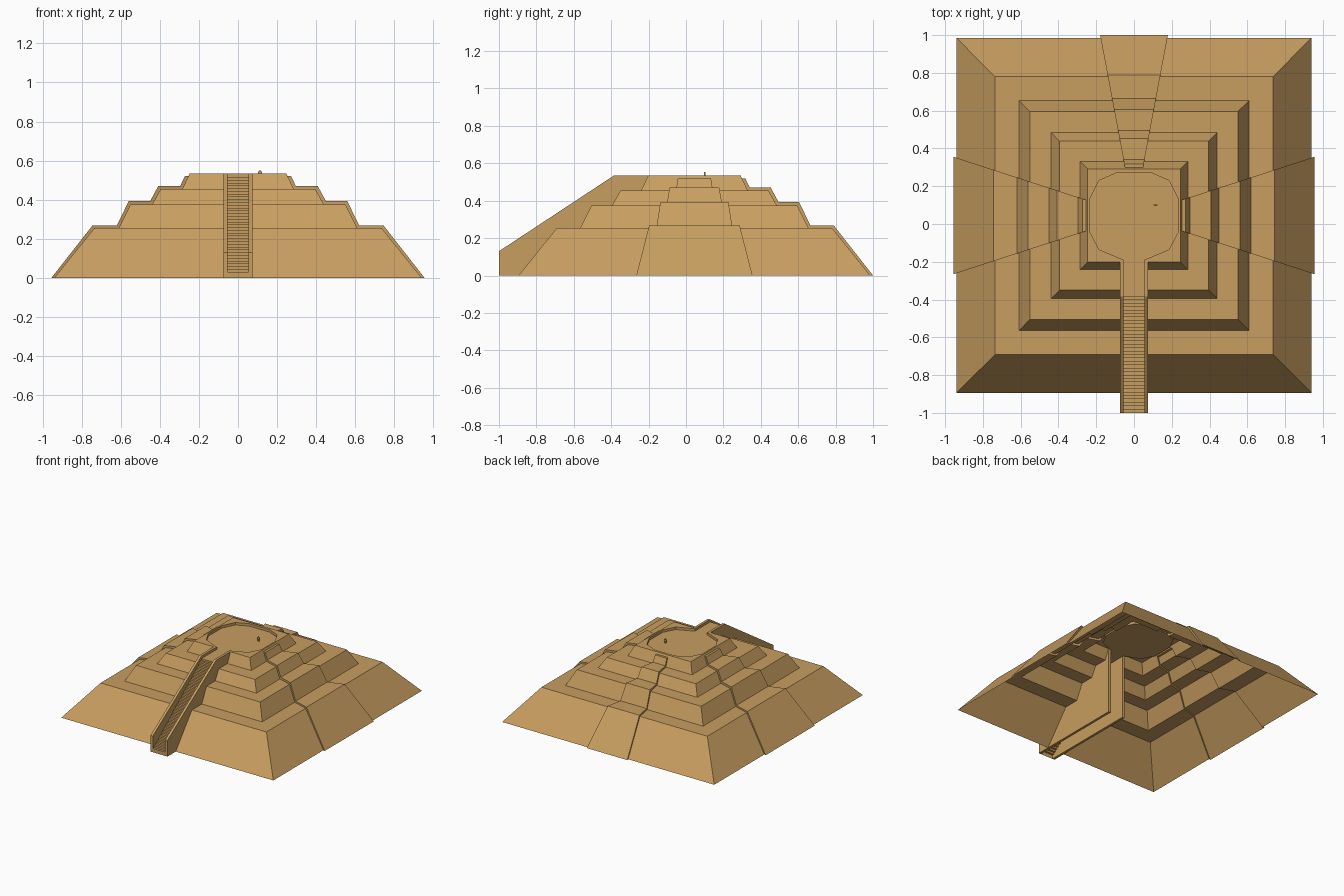
import bpy, bmesh
from mathutils import Vector, Matrix

cube = bpy.data.objects.get("Cube")
if cube:
    bpy.data.objects.remove(cube, do_unlink=True)

# One sandstone colour for everything
stone = bpy.data.materials.new("sandstone")
stone.use_nodes = True
colour = (0.577, 0.342, 0.117, 1)
stone.diffuse_color = colour
stone.node_tree.nodes["Principled BSDF"].inputs["Base Color"].default_value = colour

CY = 0.045       # centre of the pyramid, the staircase reaches further forward
TOP = 0.535      # summit height
FLOOR = 0.515    # sunken court and landing height
LEDGE = 0.52     # top of the tapered ramps
GAP = 0.055      # half width of the staircase
FRONT = -0.2     # front edge of the summit
LANDING = -0.385

# (half width, height) of the terraces, and of the raised ramps over them
tiers = [(0.94, 0), (0.735, 0.255), (0.61, 0.255), (0.55, 0.375),
         (0.44, 0.375), (0.395, 0.455), (0.285, 0.455), (0.247, TOP)]
ramp = [(0.955, 0), (0.745, 0.268), (0.62, 0.268), (0.56, 0.392),
        (0.45, 0.392), (0.408, 0.47), (0.296, 0.47), (0.272, LEDGE)]
inner_ledge = (0.254, LEDGE)
# (direction turn, half width per unit of distance from the centre)
ramps = {"back": (90, 0.188), "left": (0, 0.325), "right": (180, 0.325)}


def finish(name, bm, recalc=True):
    bmesh.ops.remove_doubles(bm, verts=bm.verts, dist=0.0004)
    if recalc:
        bmesh.ops.recalc_face_normals(bm, faces=bm.faces)
    mesh = bpy.data.meshes.new(name)
    bm.to_mesh(mesh)
    bm.free()
    mesh.materials.append(stone)
    obj = bpy.data.objects.new(name, mesh)
    bpy.context.collection.objects.link(obj)
    return obj


def face(bm, points):
    return bm.faces.new([bm.verts.new(p) for p in points])


def cut(bm, point, normal):
    bmesh.ops.bisect_plane(bm, geom=bm.verts[:] + bm.edges[:] + bm.faces[:],
                           plane_co=point, plane_no=normal, dist=1e-5)


def turned(degrees):
    from math import radians
    return Matrix.Translation((0, CY, 0)) @ Matrix.Rotation(radians(degrees), 4, "Z")


# Terraced shell, open underneath
bm = bmesh.new()
corners = [(-1, -1), (1, -1), (1, 1), (-1, 1)]
for (r0, z0), (r1, z1) in zip(tiers, tiers[1:]):
    for i in range(4):
        (ax, ay), (bx, by) = corners[i], corners[(i + 1) % 4]
        face(bm, [(ax * r0, CY + ay * r0, z0), (bx * r0, CY + by * r0, z0),
                  (bx * r1, CY + by * r1, z1), (ax * r1, CY + ay * r1, z1)])
bmesh.ops.remove_doubles(bm, verts=bm.verts, dist=0.0004)

# Clear the staircase channel and the wedges that the ramps replace
for side in (-1, 1):
    cut(bm, (side * GAP, 0, 0), (1, 0, 0))
cut(bm, (0, 0, LEDGE), (0, 0, 1))
doomed = {f for f in bm.faces
          if abs(f.calc_center_median().x) < GAP and f.calc_center_median().y < 0}
for turn, slope in ramps.values():
    frame = turned(turn)
    for side in (-1, 1):
        cut(bm, (0, CY, 0), frame.to_3x3() @ Vector((slope, side, 0)))
for f in bm.faces:
    c = f.calc_center_median()
    if c.y < 0 and abs(c.x) < GAP:
        doomed.add(f)
    for turn, slope in ramps.values():
        p = turned(turn).inverted() @ c
        if p.x > 0 and abs(p.y) < slope * p.x and c.z < LEDGE:
            doomed.add(f)
bmesh.ops.delete(bm, geom=[f for f in doomed if f.is_valid], context="FACES")

# Summit with a sunken, twelve-sided court that opens to the staircase
half = [(GAP, -0.19), (0.185, -0.135), (0.235, -0.04),
        (0.235, 0.13), (0.185, 0.23), (0.09, 0.272)]
court = half + [(-x, y) for x, y in reversed(half)]
r = tiers[-1][0]
rim = [(GAP, CY - r), (r, CY - r), (r, CY + r), (-r, CY + r), (-r, CY - r), (-GAP, CY - r)]
face(bm, [(x, y, TOP) for x, y in rim + court[::-1]])
channel = [(GAP, CY - r)] + court + [(-GAP, CY - r)]
for (ax, ay), (bx, by) in zip(channel, channel[1:]):
    face(bm, [(ax, ay, FLOOR), (ax, ay, TOP), (bx, by, TOP), (bx, by, FLOOR)])
face(bm, [(x, y, FLOOR) for x, y in court])
bmesh.ops.dissolve_limit(bm, angle_limit=0.002, verts=bm.verts, edges=bm.edges)
finish("terraces", bm)

# Tapered ramps that follow the terraces
for name, (turn, slope) in ramps.items():
    bm = bmesh.new()
    path = ramp + [inner_ledge]
    for (r0, z0), (r1, z1) in zip(path, path[1:]):
        face(bm, [(r0, -slope * r0, z0), (r0, slope * r0, z0),
                  (r1, slope * r1, z1), (r1, -slope * r1, z1)])
    outline = path + tiers[-2::-1]
    for side in (-1, 1):
        face(bm, [(d, side * slope * d, z) for d, z in outline[::-side]])
    bm.transform(turned(turn))
    finish(name + "_ramp", bm, recalc=False)

# Staircase and landing as a folded sheet
steps = 34
start = 0.03
run, rise = (LANDING + 1) / steps, (FLOOR - start) / steps
path = [(-1, 0)]
for i in range(steps):
    z = start + i * rise
    path += [(-1 + i * run, z), (-1 + (i + 1) * run, z)]
path += [(LANDING, FLOOR), (-0.19, FLOOR)]
bm = bmesh.new()
for (y0, z0), (y1, z1) in zip(path, path[1:]):
    face(bm, [(-GAP, y0, z0), (GAP, y0, z0), (GAP, y1, z1), (-GAP, y1, z1)])
finish("staircase", bm, recalc=False)

# Side walls of the staircase
profile = [(-1, 0), (-1, 0.13), (LANDING, TOP), (FRONT, TOP), (FRONT, 0)]
for name, side in (("left", 1), ("right", -1)):
    bm = bmesh.new()
    f = face(bm, [(side * GAP, y, z) for y, z in profile])
    new = bmesh.ops.extrude_face_region(bm, geom=[f])["geom"]
    bmesh.ops.translate(bm, vec=(side * 0.02, 0, 0),
                        verts=[v for v in new if isinstance(v, bmesh.types.BMVert)])
    finish(name + "_stair_wall", bm)

# Small standing figure for scale
bm = bmesh.new()
parts = [((-0.004, 0.008), (0.005, 0.006, 0.016)), ((0.004, 0.008), (0.005, 0.006, 0.016)),
         ((0, 0.023), (0.014, 0.007, 0.014)), ((0, 0.034), (0.006, 0.006, 0.008)),
         ((-0.009, 0.022), (0.004, 0.005, 0.014)), ((0.009, 0.022), (0.004, 0.005, 0.014))]
for (x, z), size in parts:
    place = Matrix.Translation((0.113 + x, 0.1, FLOOR + z)) @ Matrix.Diagonal((*size, 1))
    bmesh.ops.create_cube(bm, size=1, matrix=place)
finish("standing_figure", bm)
